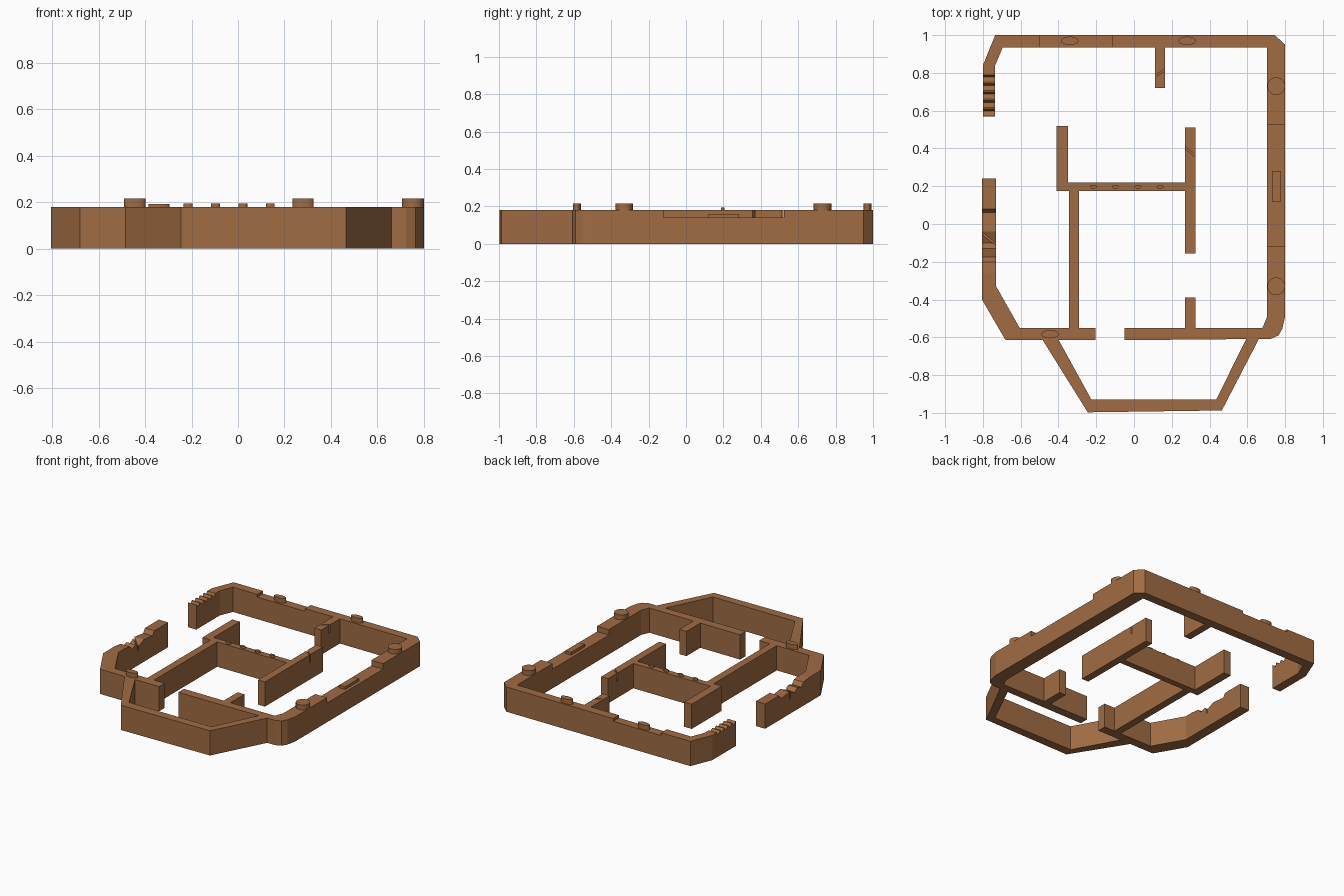
import bpy, bmesh, math
from mathutils import Vector

if "Cube" in bpy.data.objects:
    bpy.data.objects.remove(bpy.data.objects["Cube"])

H = 0.18
clay = bpy.data.materials.new("clay brown")
clay.diffuse_color = (0.35, 0.15, 0.057, 1)
clay.use_nodes = True
clay.node_tree.nodes["Principled BSDF"].inputs["Base Color"].default_value = clay.diffuse_color


def finish(name, bm):
    bmesh.ops.recalc_face_normals(bm, faces=bm.faces)
    me = bpy.data.meshes.new(name)
    bm.to_mesh(me)
    bm.free()
    me.materials.append(clay)
    ob = bpy.data.objects.new(name, me)
    bpy.context.collection.objects.link(ob)
    return ob


def prism(name, pts, lo=0.0, hi=H, axis="z"):
    """Extrude a profile: (x, y) along z, or (y, z) along x."""
    bm = bmesh.new()
    place = (lambda p: (p[0], p[1], lo)) if axis == "z" else (lambda p: (lo, p[0], p[1]))
    face = bm.faces.new([bm.verts.new(place(p)) for p in pts])
    ext = bmesh.ops.extrude_face_region(bm, geom=[face])["geom"]
    d = Vector((0, 0, hi - lo)) if axis == "z" else Vector((hi - lo, 0, 0))
    bmesh.ops.translate(bm, vec=d, verts=[v for v in ext if isinstance(v, bmesh.types.BMVert)])
    return finish(name, bm)


def box(name, x0, x1, y0, y1, z0=0.0, z1=H):
    return prism(name, [(x0, y0), (x1, y0), (x1, y1), (x0, y1)], z0, z1)


def stud(name, x, y, rx, ry, z0, z1, n=32):
    ring = [(x + rx * math.cos(2 * math.pi * i / n), y + ry * math.sin(2 * math.pi * i / n))
            for i in range(n)]
    ob = prism(name, ring, z0, z1)
    for p in ob.data.polygons:
        p.use_smooth = abs(p.normal.z) < 0.5
    for e in ob.data.edges:
        a, b = (ob.data.vertices[i].co.z for i in e.vertices)
        e.use_edge_sharp = abs(a - b) < 1e-5
    return ob


def cut(ob, *cutters):
    bpy.context.view_layer.objects.active = ob
    for c in cutters:
        m = ob.modifiers.new("cut", "BOOLEAN")
        m.operation, m.solver, m.object = "DIFFERENCE", "EXACT", c
        bpy.ops.object.modifier_apply(modifier=m.name)
        bpy.data.objects.remove(c)


def crack(x0, y0, x1, y1, w=0.012, depth=0.05):
    return prism("crack_cutter", [(x0, y0 - w / 2), (x1, y1 - w / 2), (x1, y1 + w / 2),
                                  (x0, y0 + w / 2)], H - depth, H + 0.05)


# Main outer wall, from the west opening clockwise to the south doorway
outer = prism("outer_wall", [
    (-0.80, 0.57), (-0.80, 0.84), (-0.735, 1.0), (0.745, 1.0), (0.80, 0.95), (0.80, -0.49),
    (0.785, -0.555), (0.765, -0.59), (0.725, -0.608), (-0.05, -0.615), (-0.05, -0.55),
    (0.68, -0.55), (0.705, -0.49), (0.705, 0.935), (-0.695, 0.935), (-0.735, 0.84),
    (-0.735, 0.57)])
teeth = [prism("tooth_cutter", [(y + 0.008, 0.20), (y + 0.006, 0.18), (y - 0.006, 0.158),
                                (y - 0.032, 0.18), (y - 0.033, 0.20)], -0.85, -0.70, "x")
         for y in (0.783, 0.738, 0.693, 0.648, 0.603)]
cut(outer,
    box("recess_cutter", -0.50, -0.115, 0.90, 1.05, 0.16, 0.25),
    box("recess_cutter", 0.66, 0.85, -0.12, 0.525, 0.14, 0.25), *teeth)

# South-west wall with a crumbled top
west = prism("west_wall", [
    (-0.805, 0.24), (-0.805, -0.40), (-0.68, -0.615), (-0.205, -0.615), (-0.205, -0.55),
    (-0.605, -0.55), (-0.73, -0.33), (-0.73, 0.24)])
cut(west,
    prism("crumble_cutter", [(0.08, 0.181), (0.06, 0.15), (-0.04, 0.162), (-0.10, 0.135),
                             (-0.13, 0.158), (-0.175, 0.145), (-0.20, 0.172), (-0.27, 0.181),
                             (-0.27, 0.25), (0.08, 0.25)], -0.9, -0.7, "x"),
    crack(-0.82, -0.035, -0.71, -0.125, depth=0.075))

# Front bay
prism("front_bay_wall", [
    (-0.485, -0.612), (-0.245, -0.997), (0.465, -0.987), (0.662, -0.607),
    (0.595, -0.607), (0.435, -0.93), (-0.225, -0.93), (-0.40, -0.612)])

# Inner partitions
prism("inner_left_partition", [
    (-0.41, 0.175), (-0.345, 0.175), (-0.345, -0.552), (-0.29, -0.552), (-0.29, 0.175),
    (0.272, 0.175), (0.272, 0.22), (-0.35, 0.22), (-0.35, 0.52), (-0.41, 0.52)])
right = box("inner_right_partition", 0.27, 0.325, -0.155, 0.51)
cut(right, crack(0.25, 0.42, 0.34, 0.35, depth=0.06))
box("south_stub_wall", 0.27, 0.325, -0.552, -0.39)
north = box("north_stub_wall", 0.11, 0.165, 0.72, 0.937)
cut(north, crack(0.125, 0.79, 0.18, 0.83, depth=0.06))

# Studs on the wall tops and the block in the east recess
for x, y, rx, ry, top in [(0.753, 0.73, 0.047, 0.047, 0.215), (0.753, -0.33, 0.047, 0.047, 0.215),
                          (0.28, 0.97, 0.046, 0.022, 0.215), (-0.34, 0.97, 0.046, 0.022, 0.193),
                          (-0.445, -0.583, 0.046, 0.022, 0.215)]:
    stud("wall_stud", x, y, rx, ry, top - 0.06, top)
for i in range(4):
    stud("small_stud", -0.215 + 0.118 * i, 0.197, 0.019, 0.01, 0.16, 0.195, 20)
box("recess_block", 0.73, 0.777, 0.12, 0.28, 0.13, 0.16)
